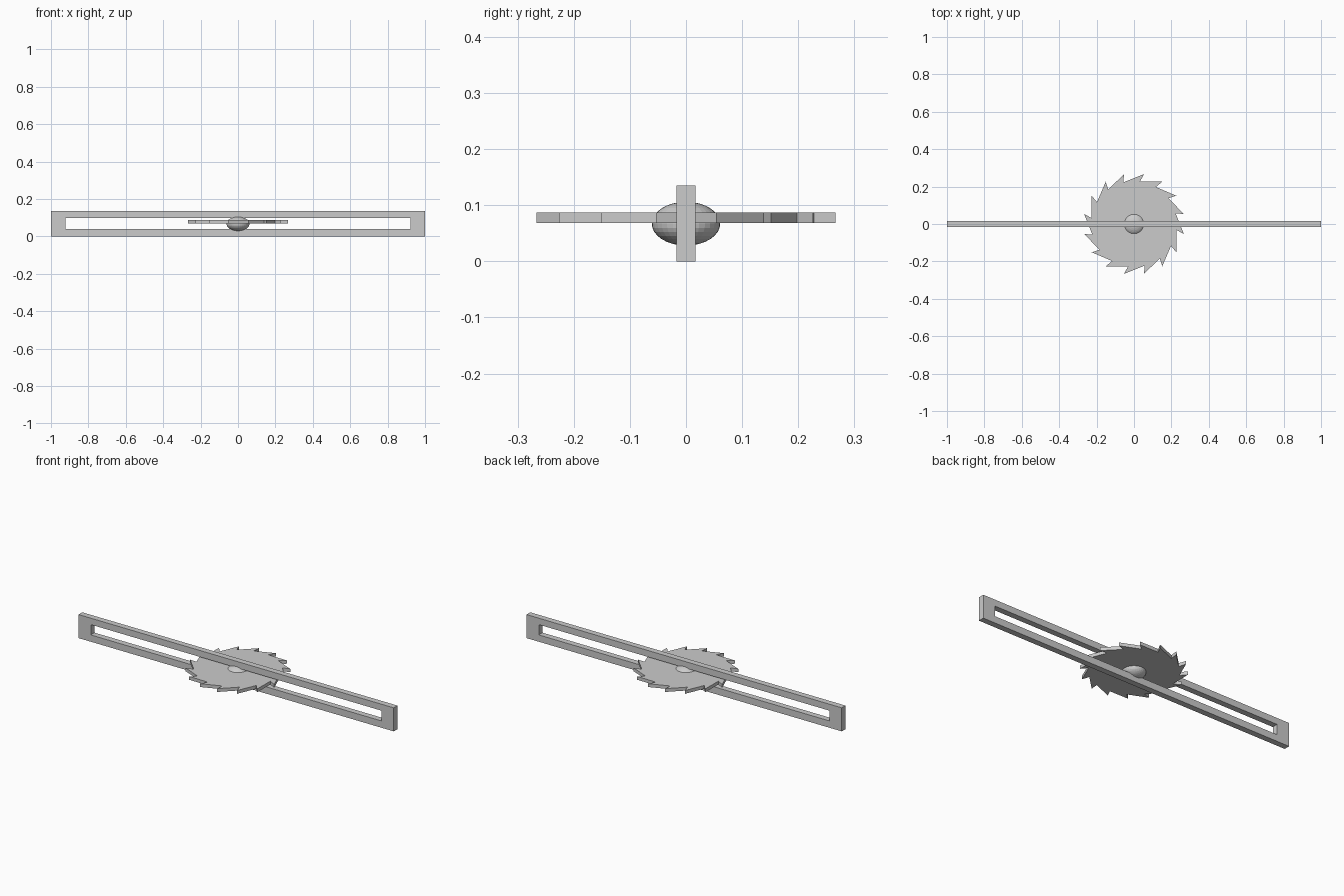
import bpy, bmesh
from math import sin, cos, radians
from mathutils import Matrix

if "Cube" in bpy.data.objects:
    bpy.data.objects.remove(bpy.data.objects["Cube"])


def finish(name, bm):
    bmesh.ops.recalc_face_normals(bm, faces=bm.faces[:])
    mesh = bpy.data.meshes.new(name)
    bm.to_mesh(mesh)
    bm.free()
    obj = bpy.data.objects.new(name, mesh)
    bpy.context.collection.objects.link(obj)
    return obj


def extrude(bm, faces, offset):
    res = bmesh.ops.extrude_face_region(bm, geom=faces)
    moved = [g for g in res["geom"] if isinstance(g, bmesh.types.BMVert)]
    bmesh.ops.translate(bm, verts=moved, vec=offset)


def rect(bm, x, z0, z1, y):
    return [bm.verts.new((px, y, pz))
            for px, pz in ((-x, z0), (x, z0), (x, z1), (-x, z1))]


# Long slotted frame
HALF_T = 0.017
bm = bmesh.new()
outer = rect(bm, 1.0, 0.0, 0.135, -HALF_T)
inner = rect(bm, 0.922, 0.039, 0.098, -HALF_T)
ring = []
for i in range(4):
    j = (i + 1) % 4
    ring.append(bm.faces.new((outer[i], outer[j], inner[j], inner[i])))
extrude(bm, ring, (0, 2 * HALF_T, 0))
finish("slotted_frame", bm)

# Toothed saw disc with hooked teeth pointing clockwise
TEETH, R_TIP, R_ROOT, HOOK = 16, 0.272, 0.230, 3.1
bm = bmesh.new()
profile = []
for i in range(TEETH):
    tip = 11.25 - i * 360 / TEETH
    for r, a in ((R_TIP, tip), (R_ROOT, tip + HOOK)):
        a = radians(a)
        profile.append(bm.verts.new((r * cos(a), r * sin(a), 0.068)))
disc = bm.faces.new(profile)
extrude(bm, [disc], (0, 0, 0.019))
finish("saw_disc", bm)

# Flattened hub through the middle of the disc
bm = bmesh.new()
bmesh.ops.create_uvsphere(
    bm, u_segments=32, v_segments=16, radius=1.0,
    matrix=Matrix.Translation((0, 0, 0.067)) @ Matrix.Diagonal((0.061, 0.061, 0.039, 1)))
finish("hub", bm)
